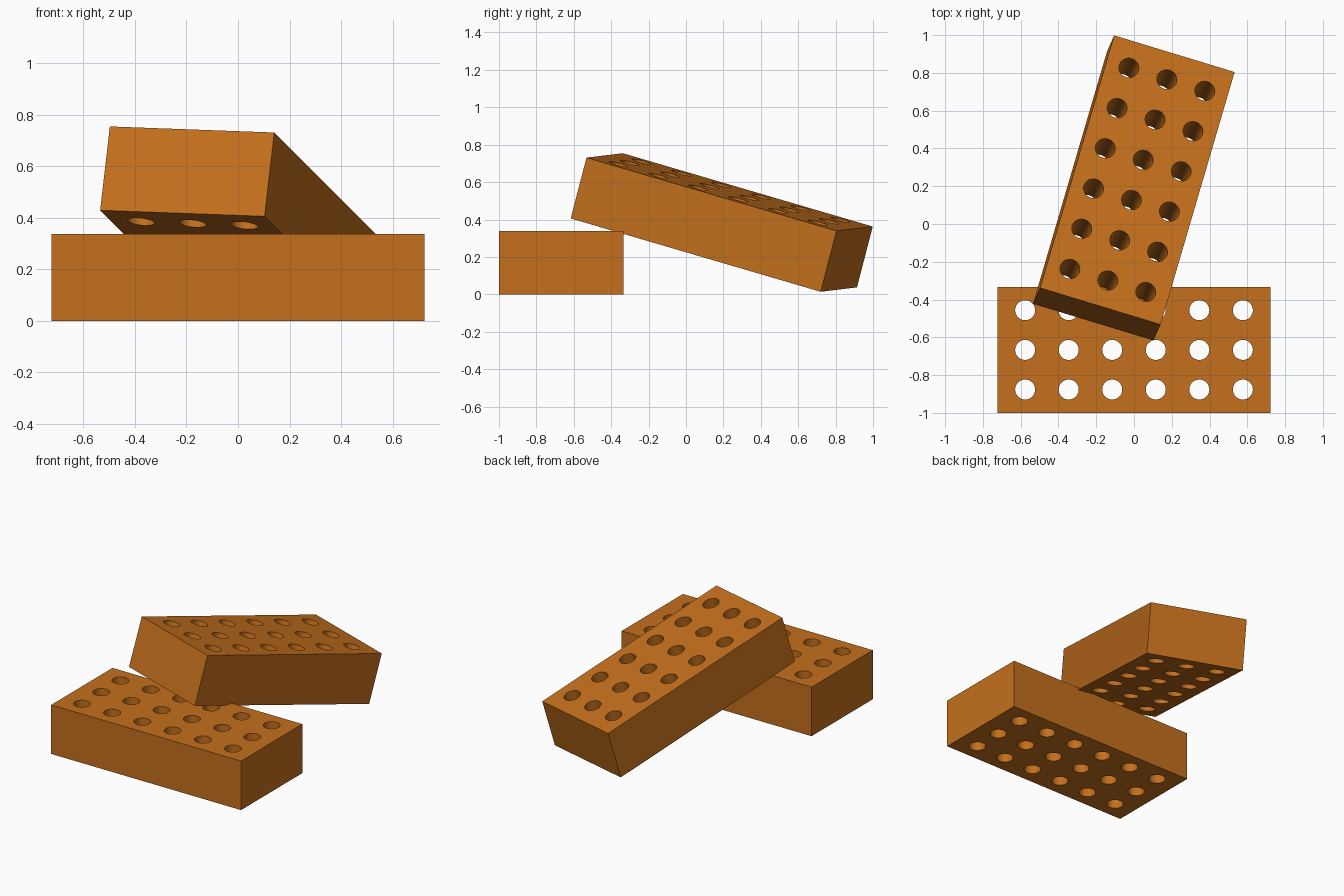
import bpy, bmesh
from math import cos, sin, tau
from mathutils import Matrix, Vector

if "Cube" in bpy.data.objects:
    bpy.data.objects.remove(bpy.data.objects["Cube"])

LENGTH, WIDTH, HEIGHT = 1.447, 0.667, 0.338
HOLE_R, SIDES = 0.053, 32

clay = bpy.data.materials.new("clay")
clay.diffuse_color = (0.55, 0.16, 0.012, 1)
clay.use_nodes = True
clay.node_tree.nodes["Principled BSDF"].inputs["Base Color"].default_value = clay.diffuse_color


def add_loop(curve, points):
    spline = curve.splines.new('POLY')
    spline.points.add(len(points) - 1)
    for p, (x, y) in zip(spline.points, points):
        p.co = (x, y, 0, 1)
    spline.use_cyclic_u = True


def brick_mesh():
    # flat outline with a 6 x 3 grid of holes, extruded to the brick height
    curve = bpy.data.curves.new("brick_profile", 'CURVE')
    curve.dimensions = '2D'
    curve.fill_mode = 'BOTH'
    curve.extrude = HEIGHT / 2
    a, b = LENGTH / 2, WIDTH / 2
    add_loop(curve, [(-a, -b), (a, -b), (a, b), (-a, b)])
    for i in range(6):
        for j in range(3):
            cx, cy = (i - 2.5) * 0.2305, (j - 1) * 0.21
            add_loop(curve, [(cx + HOLE_R * cos(tau * k / SIDES),
                              cy + HOLE_R * sin(tau * k / SIDES)) for k in range(SIDES)])
    temp = bpy.data.objects.new("brick_profile", curve)
    mesh = bpy.data.meshes.new_from_object(temp)
    bpy.data.objects.remove(temp)
    bpy.data.curves.remove(curve)

    # weld caps to walls; smooth hole walls, sharp rims
    bm = bmesh.new()
    bm.from_mesh(mesh)
    bmesh.ops.remove_doubles(bm, verts=bm.verts, dist=1e-5)
    bmesh.ops.recalc_face_normals(bm, faces=bm.faces)
    for f in bm.faces:
        f.smooth = True
    for e in bm.edges:
        e.smooth = e.calc_face_angle(0) < 0.6
    bm.to_mesh(mesh)
    bm.free()
    mesh.materials.clear()
    mesh.materials.append(clay)
    mesh.name = "brick"
    return mesh


def place(name, mesh, centre, along, across):
    # orient the brick by its length direction and (roughly) its width direction
    x = Vector(along).normalized()
    z = x.cross(Vector(across)).normalized()
    y = z.cross(x)
    ob = bpy.data.objects.new(name, mesh)
    ob.matrix_world = Matrix.Translation(centre) @ Matrix((x, y, z)).transposed().to_4x4()
    bpy.context.collection.objects.link(ob)


brick = brick_mesh()
# lower brick lies flat, the other leans on its back edge
place("flat_brick", brick, (0, -0.6665, HEIGHT / 2), (1, 0, 0), (0, 1, 0))
place("leaning_brick", brick, (-0.001, 0.191, 0.384),
      (0.393, 1.34, -0.393), (-0.636, 0.195, 0.023))
